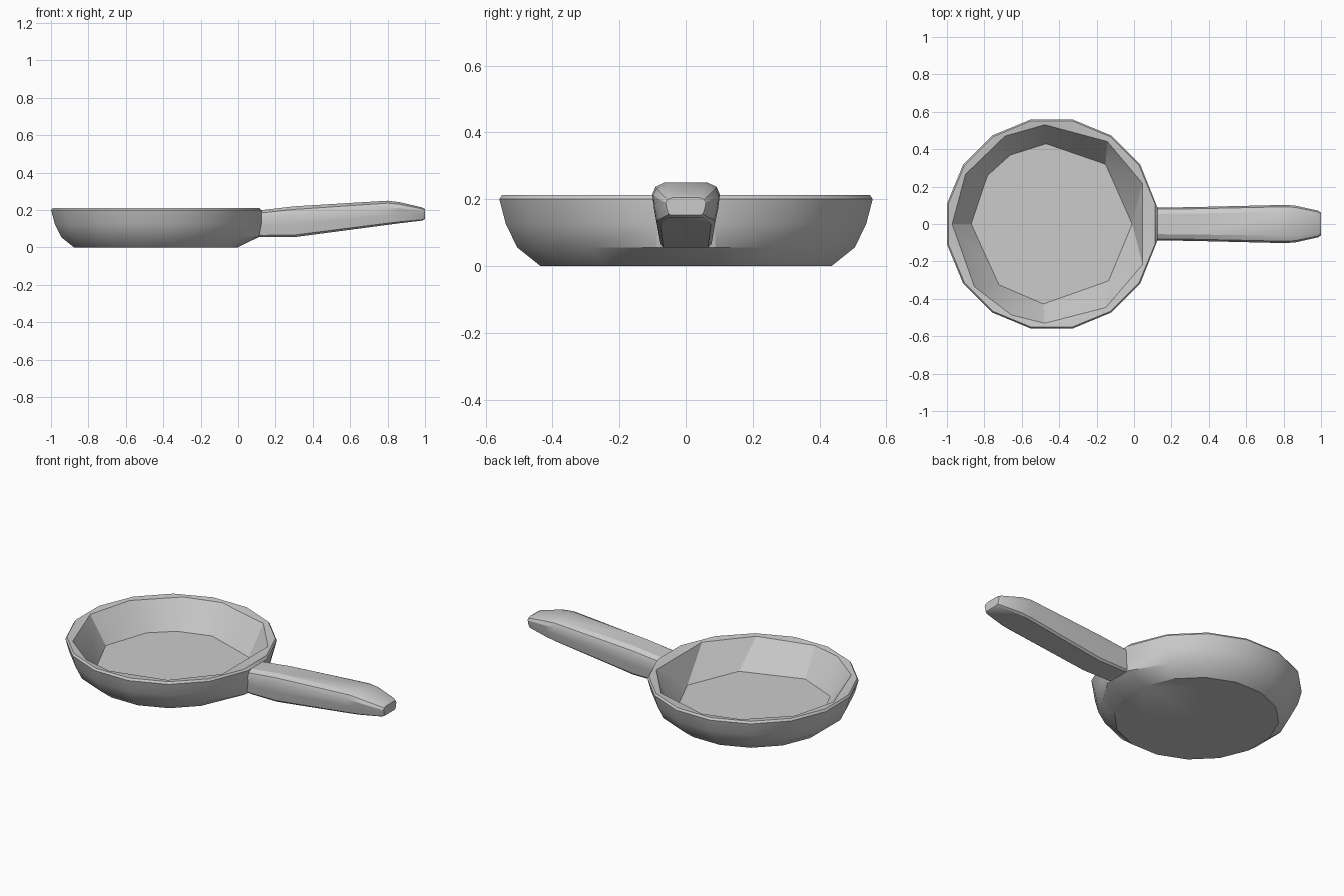
import bpy, bmesh
from math import cos, sin, radians

if "Cube" in bpy.data.objects:
    bpy.data.objects.remove(bpy.data.objects["Cube"])

CX, N = -0.44, 16


def loft(name, rings):
    """Skin a stack of equal-length rings and cap both ends."""
    bm = bmesh.new()
    loops = [[bm.verts.new(p) for p in ring] for ring in rings]
    for a, b in zip(loops, loops[1:]):
        n = len(a)
        for i in range(n):
            j = (i + 1) % n
            bm.faces.new((a[i], a[j], b[j], b[i]))
    bm.faces.new(loops[0][::-1])
    bm.faces.new(loops[-1])
    bmesh.ops.remove_doubles(bm, verts=bm.verts, dist=0.0005)
    bmesh.ops.recalc_face_normals(bm, faces=bm.faces)
    me = bpy.data.meshes.new(name)
    bm.to_mesh(me)
    bm.free()
    ob = bpy.data.objects.new(name, me)
    bpy.context.collection.objects.link(ob)
    bpy.ops.object.select_all(action='DESELECT')
    ob.select_set(True)
    bpy.context.view_layer.objects.active = ob
    bpy.ops.object.shade_smooth_by_angle(angle=radians(28))
    return ob


def ring(r, z, angles):
    return [(CX + r * cos(radians(a)), r * sin(radians(a)), z) for a in angles]


# Pan: 16-sided outside, coarser irregular facets inside
outer = [(i + 0.5) * 360 / N for i in range(N)]
rings = [ring(r, z, outer) for r, z in
         [(0.445, 0), (0.515, 0.055), (0.55, 0.125), (0.57, 0.2), (0.562, 0.212)]]

# Pull the outside wall forward into a neck where the handle joins
for k, x, z in [(1, 0.11, 0.055), (2, 0.125, 0.125), (3, 0.125, 0.2)]:
    rings[k][0] = (x, 0.088, z)
    rings[k][-1] = (x, -0.088, z)

rim = [24, 24, 56, 94, 94, 118, 150, 180, 180, 219, 246, 266, 266, 303, 336, 336]
floor = [0, 48, 48, 94, 94, 121, 143, 180, 180, 229, 229, 264, 264, 315, 315, 0]
rings.append(ring(0.532, 0.208, rim))
rings.append(ring(0.43, 0.05, floor))
loft("pan", rings)

# Handle: rounded section, wider near the top, rising towards the tip
half = [(0.62, 1.0), (0.9, 0.9), (1.0, 0.72), (0.95, 0.4), (0.86, 0.07), (0.74, 0.0)]
section = half + [(-y, z) for y, z in reversed(half)]
stations = [  # x, half width, bottom, top
    (0.10, 0.088, 0.058, 0.198), (0.13, 0.088, 0.055, 0.2), (0.30, 0.09, 0.055, 0.22),
    (0.80, 0.102, 0.121, 0.25), (0.86, 0.099, 0.129, 0.243),
    (0.985, 0.071, 0.144, 0.214), (1.0, 0.06, 0.152, 0.205)]
loft("handle", [[(x, w * y, b + (t - b) * z) for y, z in section]
                for x, w, b, t in stations])
